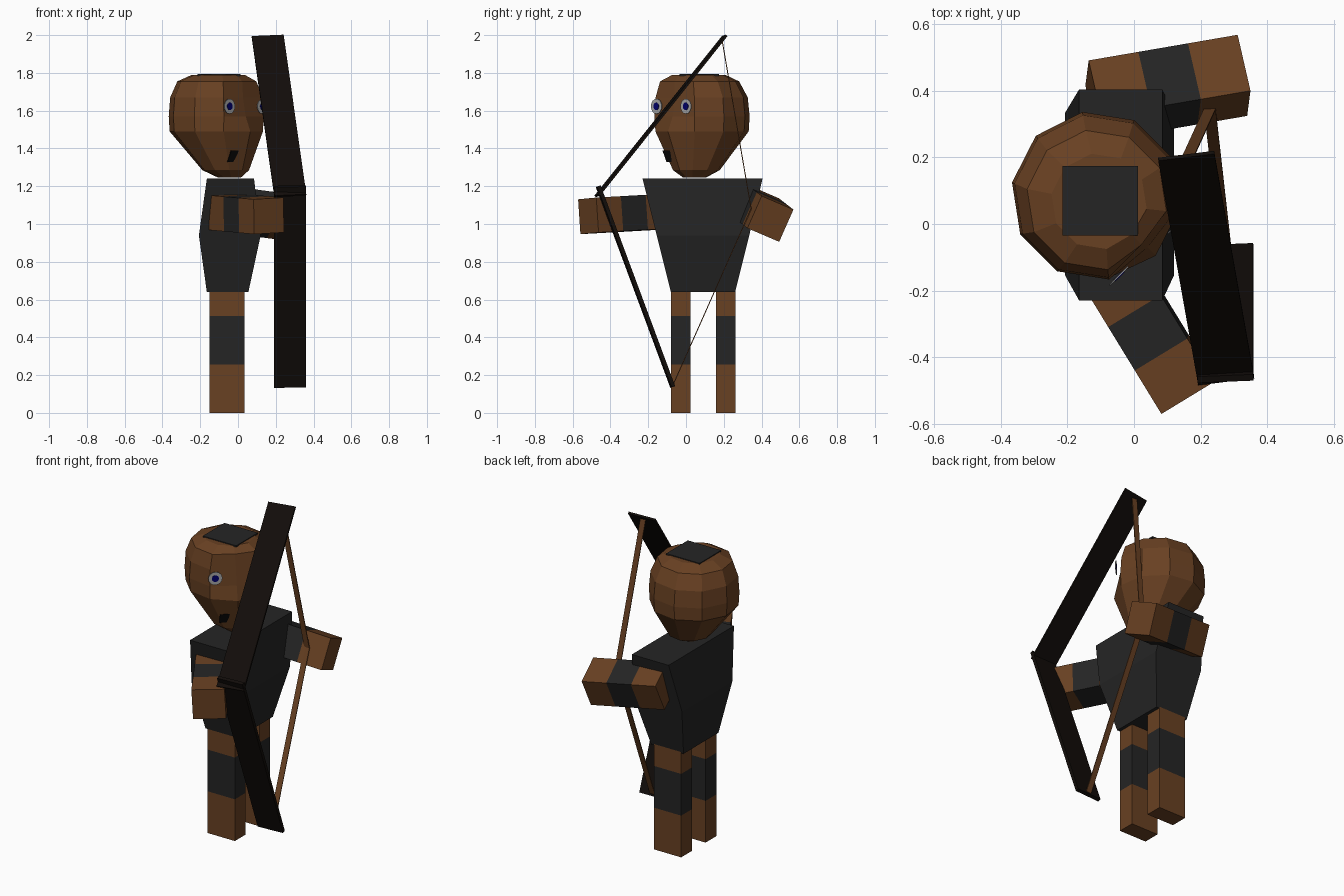
import bpy, bmesh, math
from mathutils import Vector as V

if "Cube" in bpy.data.objects:
    bpy.data.objects.remove(bpy.data.objects["Cube"])


def mat(name, rgb):
    m = bpy.data.materials.new(name)
    m.diffuse_color = (*rgb, 1)
    m.use_nodes = True
    m.node_tree.nodes["Principled BSDF"].inputs["Base Color"].default_value = m.diffuse_color
    return m


SKIN = mat("brown", (0.14, 0.052, 0.016))
CLOTH = mat("charcoal", (0.018, 0.018, 0.018))
WOOD = mat("dark_wood", (0.006, 0.004, 0.003))
STRING = mat("string_brown", (0.14, 0.052, 0.016))
WHITE = mat("eye_grey", (0.4, 0.4, 0.4))
BLUE = mat("eye_blue", (0.0, 0.0, 0.15))
BLACK = mat("black", (0.004, 0.004, 0.004))


def loft(name, rings, mats):
    """Bridge closed rings and cap the ends; one material per section."""
    bm = bmesh.new()
    vs = [[bm.verts.new(p) for p in r] for r in rings]
    slots = list(dict.fromkeys(mats))
    last = len(rings) - 2
    n = len(rings[0])
    for s in range(last + 1):
        mi = slots.index(mats[min(s, len(mats) - 1)])
        faces = [bm.faces.new((vs[s][i], vs[s][(i + 1) % n],
                               vs[s + 1][(i + 1) % n], vs[s + 1][i])) for i in range(n)]
        if s == 0:
            faces.append(bm.faces.new(vs[0]))
        if s == last:
            faces.append(bm.faces.new(vs[-1]))
        for f in faces:
            f.material_index = mi
    bmesh.ops.recalc_face_normals(bm, faces=bm.faces)
    return finish(name, bm, slots)


def finish(name, bm, mats):
    me = bpy.data.meshes.new(name)
    bm.to_mesh(me)
    bm.free()
    for m in mats:
        me.materials.append(m)
    ob = bpy.data.objects.new(name, me)
    bpy.context.collection.objects.link(ob)
    return ob


def bar(name, p, q, side, w, t, mats):
    """Rectangular bar from p to q, split evenly into len(mats) sections."""
    p, q, side = V(p), V(q), V(side)
    d = (q - p).normalized()
    side = (side - d * side.dot(d)).normalized()
    up = d.cross(side)
    rings = []
    for k in range(len(mats) + 1):
        c = p.lerp(q, k / len(mats))
        rings.append([c + side * a * w / 2 + up * b * t / 2
                      for a, b in ((-1, -1), (1, -1), (1, 1), (-1, 1))])
    return loft(name, rings, mats)


def rect(x0, x1, y0, y1, z):
    return [(x0, y0, z), (x1, y0, z), (x1, y1, z), (x0, y1, z)]


# Torso
loft("torso", [rect(-0.165, 0.055, -0.08, 0.26, 0.64),
               rect(-0.207, 0.12, -0.155, 0.335, 0.94),
               rect(-0.165, 0.085, -0.23, 0.405, 1.24)], [CLOTH])

# Legs and arms, banded in thirds
BANDS = [SKIN, CLOTH, SKIN]
for name, y in (("front_leg", -0.028), ("rear_leg", 0.21)):
    bar(name, (-0.058, y, 0), (-0.058, y, 0.77), (1, 0, 0), 0.185, 0.104, BANDS)
bar("bow_arm", (-0.077, -0.125, 1.065), (0.163, -0.517, 1.043),
    (0.85, 0.52, 0.05), 0.185, 0.185, BANDS)
bar("string_arm", (-0.122, 0.37, 1.087), (0.326, 0.447, 1.027),
    (-0.038, 0.174, -0.075), 0.187, 0.187, BANDS)

# Head: ten-sided rings turned toward the front-right, flattened face and nose
F = V((0.707, -0.707, 0))
S = V((0.707, 0.707, 0))
U = V((0, 0, 1))
# z, centre x, centre y, radius, depth of the middle face vertex
profile = [(1.245, -0.045, 0.045, 0.06, 0.06),
           (1.285, -0.065, 0.055, 0.125, 0.125),
           (1.49, -0.115, 0.085, 0.25, 0.255),
           (1.57, -0.115, 0.085, 0.255, 0.22),
           (1.67, -0.115, 0.083, 0.247, 0.20),
           (1.755, -0.112, 0.072, 0.212, 0.19),
           (1.788, -0.105, 0.068, 0.145, 0.14)]
rings = []
for z, cx, cy, r, depth in profile:
    ring = []
    for i in range(10):
        a = i * math.tau / 10
        f = depth if i == 0 else r * math.cos(a)
        ring.append(V((cx, cy, z)) + F * f + S * r * math.sin(a))
    rings.append(ring)
loft("head", rings, [SKIN])

# Hair patch on the crown
loft("hair_patch", [rect(-0.215, 0.012, -0.035, 0.175, z) for z in (1.784, 1.793)], [CLOTH])


# Eyes and pupils: thin discs in front of the face
def disc(name, c, r, thick, m):
    ring = lambda off: [V(c) + F * off + S * r * math.cos(i * math.tau / 16)
                        + U * r * math.sin(i * math.tau / 16) for i in range(16)]
    loft(name, [ring(-thick), ring(thick)], [m])


for name, c in (("right_eye", (-0.045, -0.156, 1.623)), ("left_eye", (0.13, 0.0, 1.623))):
    disc(name, c, 0.04, 0.002, WHITE)
    disc(name + "_pupil", c, 0.02, 0.004, BLUE)

# Mouth
mouth = [V((-0.035, -0.125, 1.39)), V((0.055, -0.035, 1.39)),
         V((0.04, -0.013, 1.327)), V((-0.055, -0.103, 1.327))]
loft("mouth", [[p - F * 0.004 for p in mouth], mouth], [BLACK])

# Bow limbs
bar("upper_bow_limb", (0.157, 0.205, 1.995), (0.277, -0.47, 1.15),
    (0.17, 0.015, 0), 0.17, 0.012, [WOOD])
bar("lower_bow_limb", (0.275, -0.465, 1.2), (0.275, -0.07, 0.137),
    (0.17, 0.008, 0), 0.168, 0.02, [WOOD])

# Drawn string, two flat straps meeting at the hand
bar("upper_string", (0.157, 0.19, 1.98), (0.228, 0.345, 1.08), (1, 0, 0), 0.035, 0.005, [STRING])
bar("lower_string", (0.228, 0.345, 1.08), (0.275, -0.07, 0.145), (1, 0, 0), 0.035, 0.005, [STRING])
